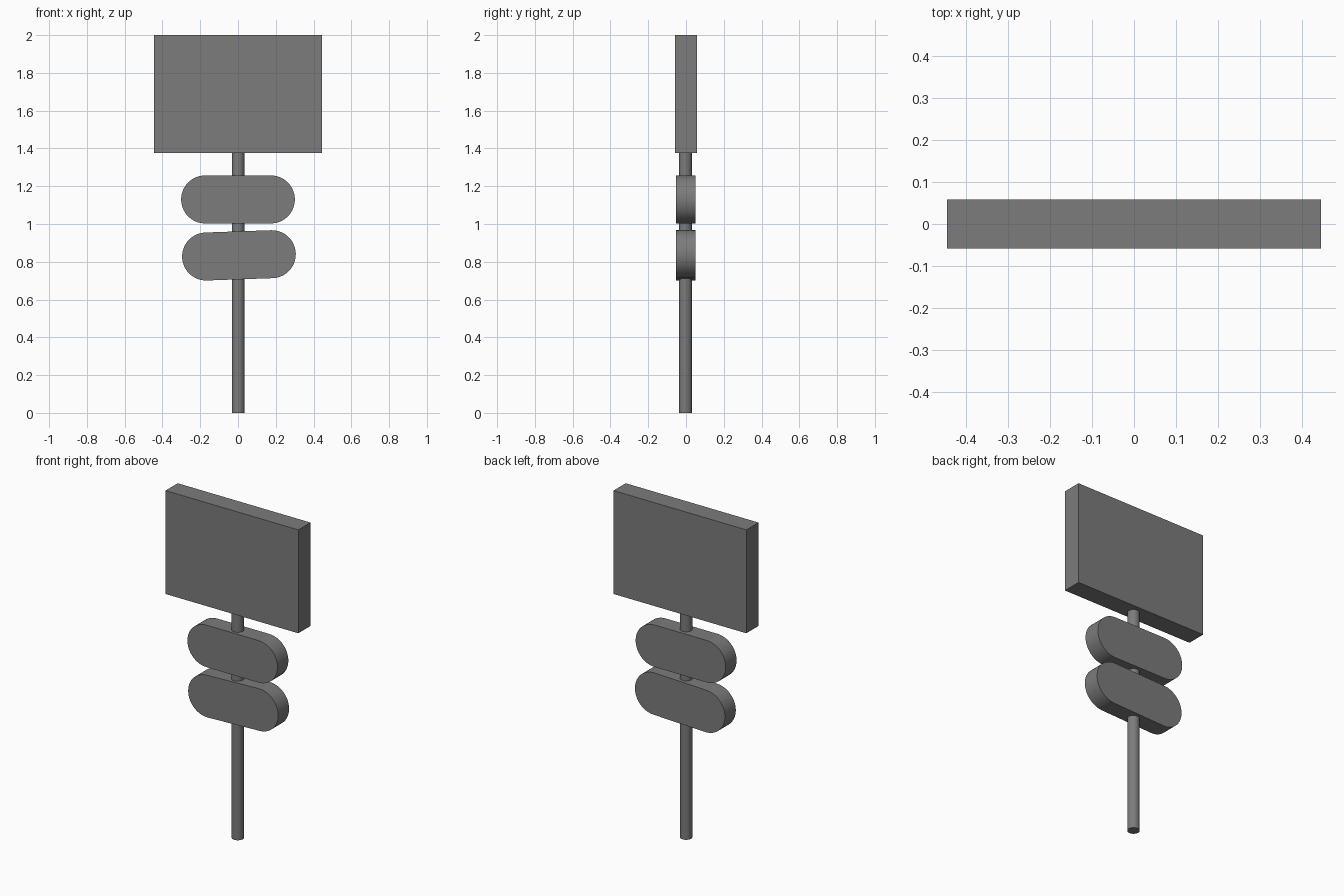
import bpy, bmesh, math

if "Cube" in bpy.data.objects:
    bpy.data.objects.remove(bpy.data.objects["Cube"])

# Dark grey shared by all parts
dark_grey = bpy.data.materials.new("dark_grey")
dark_grey.diffuse_color = (0.2, 0.2, 0.2, 1)
dark_grey.use_nodes = True
dark_grey.node_tree.nodes["Principled BSDF"].inputs["Base Color"].default_value = dark_grey.diffuse_color


def finish(obj, name):
    obj.name = name
    obj.data.materials.append(dark_grey)
    bpy.ops.object.select_all(action='DESELECT')
    obj.select_set(True)
    bpy.context.view_layer.objects.active = obj
    bpy.ops.object.shade_smooth_by_angle(angle=math.radians(30))


def rounded_plate(name, x, z, tilt, half_straight=0.174, r=0.127, depth=0.104):
    # stadium outline in XZ, extruded along y
    n = 32
    pts = []
    for side, start in ((1, -90), (-1, 90)):
        for i in range(n + 1):
            a = math.radians(start + 180 * i / n)
            pts.append((side * half_straight + r * math.cos(a), r * math.sin(a)))
    bm = bmesh.new()
    face = bm.faces.new([bm.verts.new((px, -depth / 2, pz)) for px, pz in pts])
    ext = bmesh.ops.extrude_face_region(bm, geom=[face])
    verts = [v for v in ext['geom'] if isinstance(v, bmesh.types.BMVert)]
    bmesh.ops.translate(bm, verts=verts, vec=(0, depth, 0))
    bmesh.ops.recalc_face_normals(bm, faces=bm.faces)
    mesh = bpy.data.meshes.new(name)
    bm.to_mesh(mesh)
    bm.free()
    obj = bpy.data.objects.new(name, mesh)
    bpy.context.collection.objects.link(obj)
    obj.location = (x, -0.001, z)
    obj.rotation_euler.y = -math.radians(tilt)
    finish(obj, name)


# Post
bpy.ops.mesh.primitive_cylinder_add(vertices=32, radius=0.034, depth=1.4,
                                    location=(0.001, -0.003, 0.7))
finish(bpy.context.object, "post")

# Main sign board
bpy.ops.mesh.primitive_cube_add(size=1, location=(0, 0, 1.6875))
bpy.context.object.scale = (0.888, 0.116, 0.625)
finish(bpy.context.object, "sign_board")

# Rounded plates, the lower one slightly tilted
rounded_plate("upper_plate", 0, 1.13, 0)
rounded_plate("lower_plate", 0.005, 0.834, 2)
